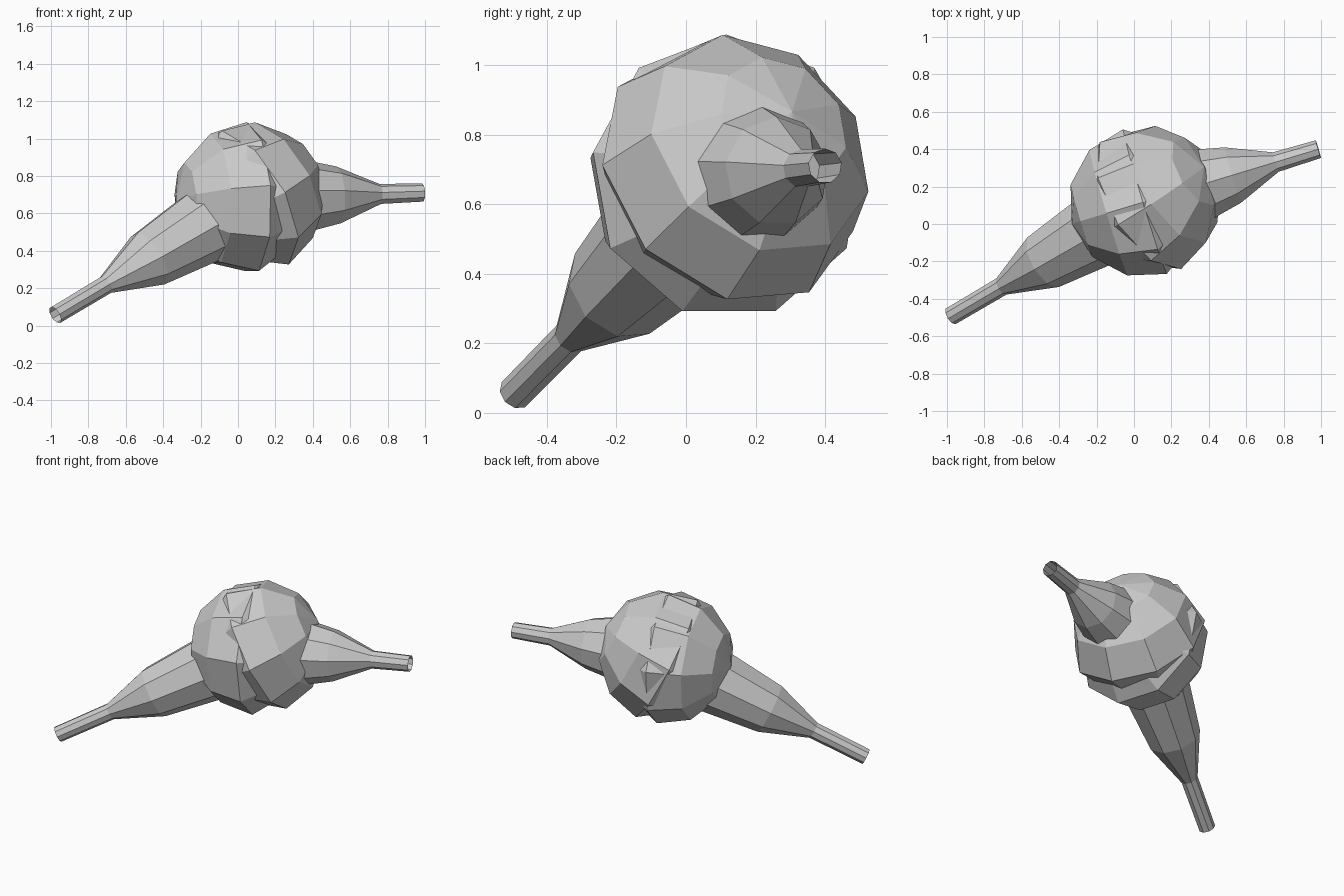
import bpy, bmesh, math
from mathutils import Vector

if "Cube" in bpy.data.objects:
    bpy.data.objects.remove(bpy.data.objects["Cube"])

SIDES = 9
R = 0.41
CENTRE = Vector((0.06, 0.12, 0.678))


def lathe(name, axis, vertex_dir, profile):
    """Revolve (distance, radius) rings about an axis through CENTRE; radius 0 makes a pole."""
    w = Vector(axis).normalized()
    u = Vector(vertex_dir)
    u = (u - w * u.dot(w)).normalized()
    v = w.cross(u)
    bm = bmesh.new()
    rings = []
    for d, r in profile:
        if r == 0:
            rings.append([bm.verts.new(CENTRE + w * d)] * SIDES)
            continue
        ring = []
        for i in range(SIDES):
            a = 2 * math.pi * i / SIDES
            ring.append(bm.verts.new(CENTRE + w * d + (u * math.cos(a) + v * math.sin(a)) * r))
        rings.append(ring)
    for a, b in zip(rings, rings[1:]):
        for i in range(SIDES):
            j = (i + 1) % SIDES
            loop = [a[i], a[j], b[j], b[i]]
            bm.faces.new(list(dict.fromkeys(loop)))
    bmesh.ops.recalc_face_normals(bm, faces=bm.faces)
    # the tube end is open, so check the orientation explicitly
    if bm.calc_volume(signed=True) < 0:
        bmesh.ops.reverse_faces(bm, faces=bm.faces)
    mesh = bpy.data.meshes.new(name)
    bm.to_mesh(mesh)
    bm.free()
    obj = bpy.data.objects.new(name, mesh)
    bpy.context.collection.objects.link(obj)
    return obj


# Dome on the far side of the centre, shared by both bulbs
dome = [(-R * math.sin(math.radians(t)), R * math.cos(math.radians(t))) for t in (0, 30, 60)]
dome.append((-R, 0))

# Bulb with the long stem, pointing to the lower left front
lathe("long_stem_bulb", (-1.035, -0.61, -0.62), (0.18, -0.35, 0.03),
      [(1.355, 0.05), (1.0, 0.052), (0.70, 0.16), (0.30, 0.205)] + dome)

# Bulb with the short stem, pointing right
lathe("short_stem_bulb", (0.925, 0.28, 0.032), (0, 0, 1),
      [(0.968, 0.05), (0.73, 0.055), (0.49, 0.157), (0.30, 0.20)] + dome)
